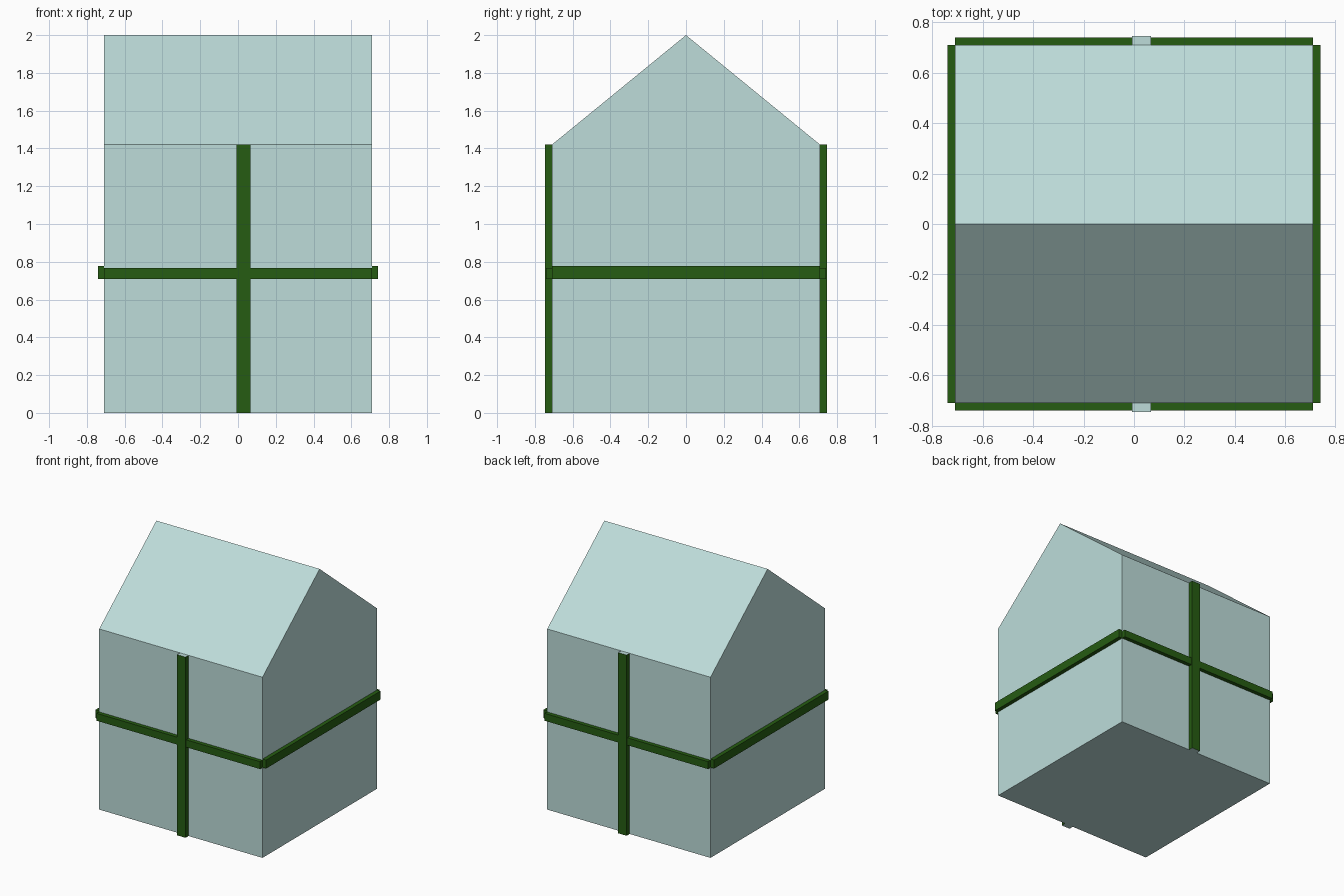
import bpy, bmesh

if "Cube" in bpy.data.objects:
    bpy.data.objects.remove(bpy.data.objects["Cube"])

W, EAVE, RIDGE = 0.71, 1.42, 2.0   # half width, eave height, ridge height


def material(name, rgb):
    m = bpy.data.materials.new(name)
    m.diffuse_color = (*rgb, 1)
    m.use_nodes = True
    m.node_tree.nodes["Principled BSDF"].inputs["Base Color"].default_value = m.diffuse_color
    return m


pale = material("pale_teal", (0.51, 0.72, 0.70))
green = material("dark_green", (0.019, 0.107, 0.006))


def finish(name, bm, mats):
    bmesh.ops.recalc_face_normals(bm, faces=bm.faces[:])
    me = bpy.data.meshes.new(name)
    bm.to_mesh(me)
    bm.free()
    for m in mats:
        me.materials.append(m)
    ob = bpy.data.objects.new(name, me)
    bpy.context.collection.objects.link(ob)


def box(name, x, y, z, pale_ends=False):
    bm = bmesh.new()
    bmesh.ops.create_cube(bm, size=1)
    for v in bm.verts:
        v.co = [r[0] if c < 0 else r[1] for c, r in zip(v.co, (x, y, z))]
    bm.normal_update()
    if pale_ends:   # cut ends of the strap keep the wall colour
        for f in bm.faces:
            f.material_index = int(abs(f.normal.z) > 0.5)
    finish(name, bm, [green, pale])


# House block: gable profile extruded along x
bm = bmesh.new()
profile = [(-W, 0), (W, 0), (W, EAVE), (0, RIDGE), (-W, EAVE)]
face = bm.faces.new([bm.verts.new((-W, y, z)) for y, z in profile])
ext = bmesh.ops.extrude_face_region(bm, geom=[face], use_keep_orig=True)
bmesh.ops.translate(bm, vec=(2 * W, 0, 0),
                    verts=[g for g in ext["geom"] if isinstance(g, bmesh.types.BMVert)])
finish("house_block", bm, [pale])

# Straps on opposite walls
for s, fb, lr in ((-1, "front", "left"), (1, "back", "right")):
    def out(d):
        return sorted((s * (W - 0.002), s * d))
    box(fb + "_upright_strap", (-0.007, 0.067), out(0.747), (0, EAVE), True)
    box(fb + "_level_strap", (-W, W), out(0.741), (0.71, 0.768))
    box(lr + "_level_strap", out(0.741), (-W, W), (0.71, 0.777))
